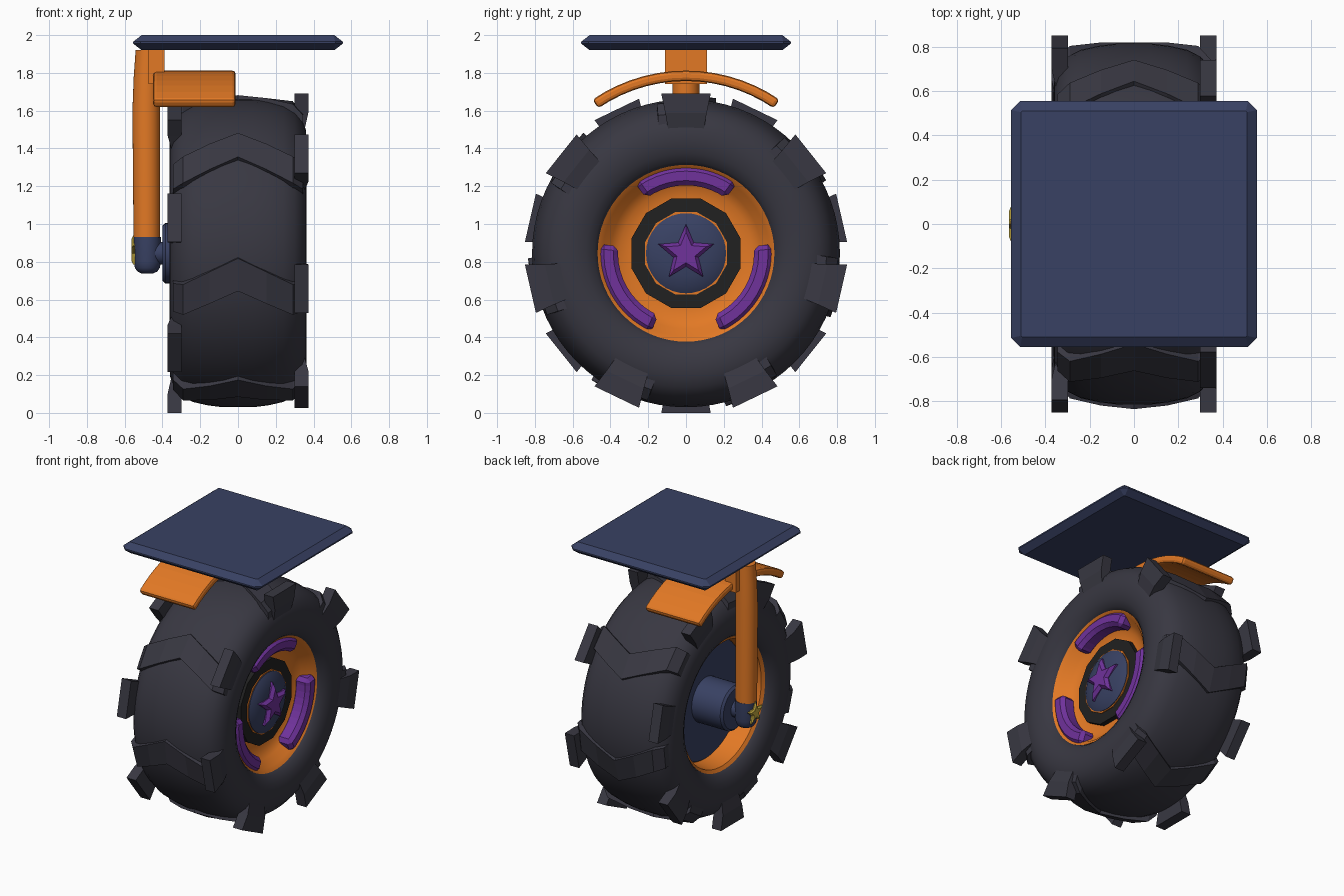
import bpy
import bmesh
from math import sin, cos, pi, radians

if "Cube" in bpy.data.objects:
    bpy.data.objects.remove(bpy.data.objects["Cube"], do_unlink=True)

AXLE_Z = 0.845
STRUT_X = -0.48


def material(name, r, g, b):
    mat = bpy.data.materials.new(name)
    mat.use_nodes = True
    mat.diffuse_color = (r, g, b, 1)
    mat.node_tree.nodes["Principled BSDF"].inputs["Base Color"].default_value = (r, g, b, 1)
    return mat


RUBBER = material("dark rubber", 0.04, 0.039, 0.054)
NAVY = material("navy paint", 0.04, 0.053, 0.125)
ORANGE = material("orange paint", 0.76, 0.19, 0.018)
PURPLE = material("purple trim", 0.16, 0.032, 0.33)
BLACK = material("black hub", 0.015, 0.015, 0.015)
YELLOW = material("yellow badge", 0.55, 0.40, 0.05)


def loft(name, rings, mat, wrap=False, bevel=0, segments=1, smooth=None):
    """Skin a list of closed rings; cap the ends unless wrapped."""
    bm = bmesh.new()
    rows = [[bm.verts.new(p) for p in ring] for ring in rings]
    n = len(rows[0])
    pairs = list(zip(rows, rows[1:])) + ([(rows[-1], rows[0])] if wrap else [])
    for a, b in pairs:
        for i in range(n):
            j = (i + 1) % n
            bm.faces.new((a[i], a[j], b[j], b[i]))
    if not wrap:
        bm.faces.new(rows[0])
        bm.faces.new(rows[-1])
    bmesh.ops.recalc_face_normals(bm, faces=bm.faces)
    mesh = bpy.data.meshes.new(name)
    bm.to_mesh(mesh)
    bm.free()
    mesh.materials.append(mat)
    obj = bpy.data.objects.new(name, mesh)
    bpy.context.collection.objects.link(obj)
    if smooth:
        bpy.ops.object.select_all(action="DESELECT")
        obj.select_set(True)
        bpy.context.view_layer.objects.active = obj
        bpy.ops.object.shade_smooth_by_angle(angle=radians(smooth))
    if bevel:
        mod = obj.modifiers.new("soft edges", "BEVEL")
        mod.width = bevel
        mod.segments = segments
        mod.limit_method = "ANGLE"
        mod.angle_limit = radians(40)
    return obj


def polar(x, r, a, z=AXLE_Z):
    """Point around the wheel axis: 0 degrees is front, 90 is up."""
    return (x, -r * cos(radians(a)), z + r * sin(radians(a)))


def turned(name, profile, mat, sides=64, smooth=40, phase=0):
    """Solid of revolution about the axle from (x, radius) pairs."""
    rings = [[polar(x, r, phase + 360 * i / sides) for i in range(sides)] for x, r in profile]
    return loft(name, rings, mat, smooth=smooth)


def arc_bar(name, section, start, end, steps, mat, z=AXLE_Z, **kw):
    """Sweep an (x, radius) section along an arc about the axle direction."""
    angles = [start + (end - start) * i / steps for i in range(steps + 1)]
    return loft(name, [[polar(x, r, a, z) for x, r in section] for a in angles], mat, **kw)


def box(name, x0, x1, y0, y1, z0, z1, mat, **kw):
    rings = [[(x0, y0, z), (x1, y0, z), (x1, y1, z), (x0, y1, z)] for z in (z0, z1)]
    return loft(name, rings, mat, **kw)


def star(name, x0, x1, radius, z, mat):
    def ring(x, scale):
        return [polar(x, scale * radius * (1 if i % 2 == 0 else 0.45), 90 + 36 * i, z)
                for i in range(10)]
    return loft(name, [ring(x0, 1), ring((x0 + x1) / 2, 1), ring(x1, 0.72)], mat)


# Tyre carcass: mirrored half profile, closed through the rim bore
half = [(0.08, 0.815), (0.16, 0.805), (0.24, 0.787), (0.30, 0.757), (0.34, 0.71),
        (0.36, 0.65), (0.363, 0.59), (0.35, 0.53), (0.325, 0.485), (0.29, 0.458)]
section = half + [(-x, r) for x, r in reversed(half)]
rings = [[polar(x, r, 360 * i / 72) for x, r in section] for i in range(72)]
loft("tyre", rings, RUBBER, wrap=True, smooth=40)

# Tread: seven chevrons, with shoulder blocks staggered from side to side
PITCH = 360 / 7
tread_half = [(0, 0.837, 5), (0.15, 0.826, 0), (0.29, 0.805, -5), (0.345, 0.745, -5.5)]
tread = [(-x, r, a) for x, r, a in reversed(tread_half[1:])] + tread_half
for k in range(7):
    mid = 90 + k * PITCH
    rings = [[polar(x, r, mid + a + 6), polar(x, r, mid + a - 6),
              polar(x, r - 0.08, mid + a - 7), polar(x, r - 0.08, mid + a + 7)]
             for x, r, a in tread]
    loft("tread_chevron", rings, RUBBER)
    for side in (1, -1):
        a = mid if side > 0 else mid + PITCH / 2
        block = [[polar(side * x, r, a + d * w) for d, w in ((-1, w0), (1, w0))] +
                 [polar(side * x2, r, a + d * w0) for d in (1, -1)]
                 for x, x2, r, w0 in ((0.30, 0.352, 0.66, 8.2), (0.298, 0.372, 0.75, 8.4),
                                      (0.298, 0.372, 0.855, 8.8))]
        loft("shoulder_block", block, RUBBER)

# Rim dish and hub on the outer face
turned("rim", [(-0.15, 0.02), (-0.15, 0.43), (-0.29, 0.445), (-0.305, 0.468), (0.305, 0.468),
               (0.285, 0.44), (0.23, 0.40), (0.20, 0.35), (0.19, 0.29), (0.19, 0.02)], ORANGE)
turned("hub_ring", [(0.17, 0.30), (0.225, 0.30), (0.225, 0.21), (0.17, 0.21)],
       BLACK, sides=12, smooth=None, phase=15)
turned("cap_trim", [(0.17, 0.225), (0.232, 0.225), (0.232, 0.15)],
       ORANGE, sides=12, smooth=None, phase=15)
turned("hub_cap", [(0.20, 0.212), (0.236, 0.212), (0.255, 0.18), (0.268, 0.12),
                   (0.274, 0.06), (0.276, 0.01)], NAVY, sides=36)
star("cap_star", 0.255, 0.30, 0.155, AXLE_Z, PURPLE)
for k in range(3):
    mid = 90 + 120 * k
    arc_bar("rim_accent", [(0.19, 0.36), (0.31, 0.36), (0.31, 0.46), (0.19, 0.46)],
            mid - 36, mid + 36, 10, PURPLE, bevel=0.025)

# Inner face: backing disc, axle drum and joint
turned("inner_disc", [(-0.14, 0.425), (-0.157, 0.425), (-0.157, 0.02)], NAVY)
turned("axle_drum", [(-0.15, 0.16), (-0.385, 0.16), (-0.40, 0.145), (-0.40, 0.02)],
       NAVY, sides=32)
turned("axle_pin", [(-0.38, 0.06), (-0.50, 0.06)], NAVY, sides=24)
star("axle_star", -0.545, -0.565, 0.085, 0.855, YELLOW)


# Upright strut with a rounded foot
def upright(name, profile, mat):
    rings = [[(x + r * cos(2 * pi * i / 32), r * sin(2 * pi * i / 32), z) for i in range(32)]
             for x, r, z in profile]
    loft(name, rings, mat, smooth=40)


upright("strut_foot", [(STRUT_X, 0.03, 0.738), (STRUT_X, 0.052, 0.748), (STRUT_X, 0.066, 0.768),
                       (STRUT_X, 0.072, 0.80), (STRUT_X, 0.072, 0.932)], NAVY)
upright("strut", [(-0.483, 0.07, 0.93), (-0.486, 0.073, 1.6),
                  (-0.482, 0.070, 1.78), (-0.472, 0.07, 1.92)], ORANGE)
box("strut_bracket", -0.475, -0.39, -0.11, 0.11, 1.74, 1.93, ORANGE)

# Curved mudguard over the tread
arc_bar("mudguard", [(-0.45, 0.82), (-0.012, 0.82), (-0.012, 0.875), (-0.45, 0.875)],
        55.5, 124.5, 14, ORANGE, z=0.937, bevel=0.018, segments=2)

# Chamfered mounting plate
rings = [[(sx * s, sy * t, z) for sx, sy, s, t in
          ((-1, -1, h, h - c), (-1, -1, h - c, h), (1, -1, h - c, h), (1, -1, h, h - c),
           (1, 1, h, h - c), (1, 1, h - c, h), (-1, 1, h - c, h), (-1, 1, h, h - c))]
         for h, c, z in ((0.51, 0.005, 1.92), (0.555, 0.04, 1.955),
                         (0.555, 0.04, 1.965), (0.51, 0.005, 2.0))]
loft("mounting_plate", rings, NAVY)
